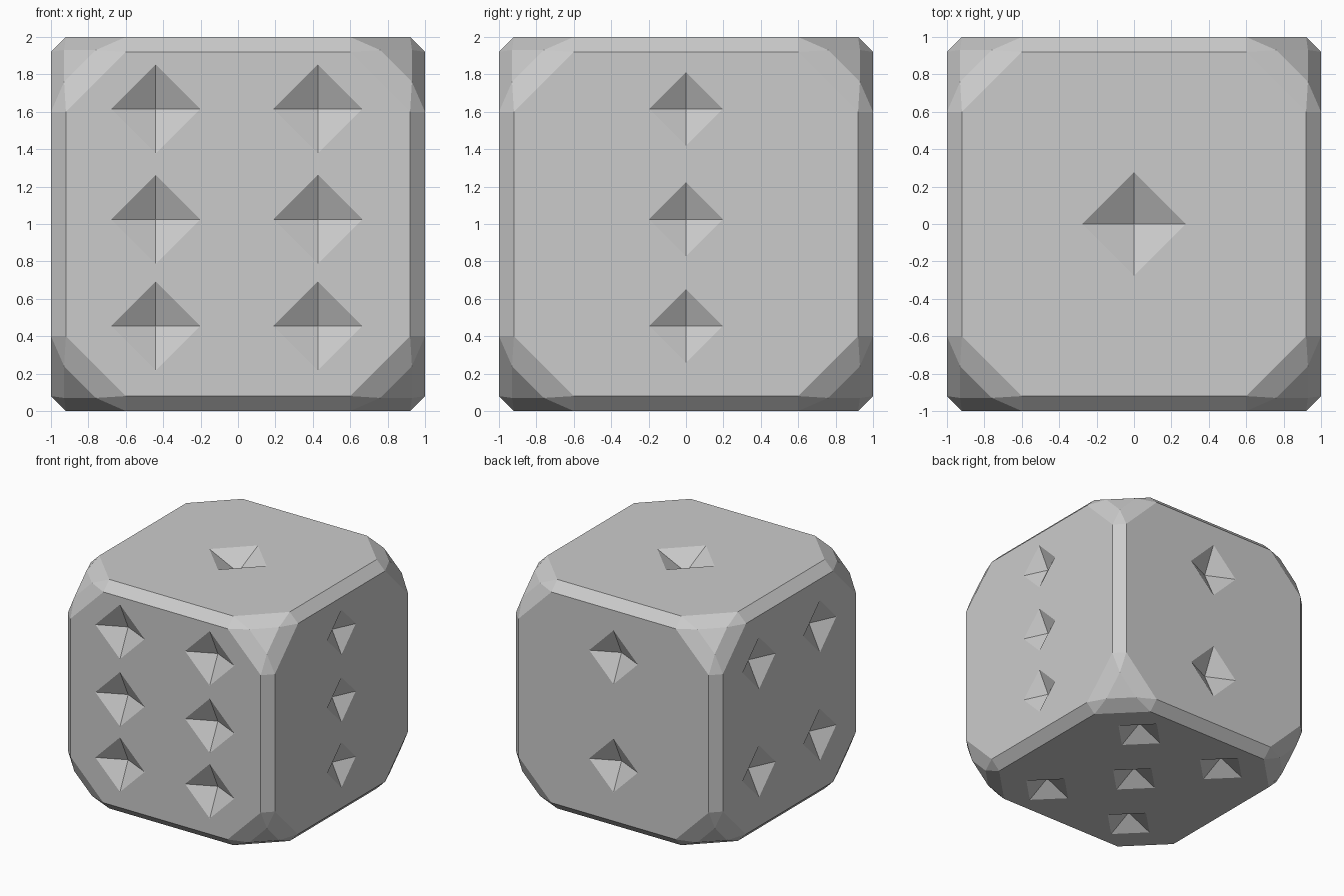
import bpy, bmesh
from itertools import permutations, product
from mathutils import Vector

if "Cube" in bpy.data.objects:
    bpy.data.objects.remove(bpy.data.objects["Cube"])

CENTRE = Vector((0, 0, 1))
DEPTH = 0.47          # pit depth relative to its half diagonal


def add_hull(bm, points):
    """Add a closed convex solid around the points."""
    verts = [bm.verts.new(p) for p in points]
    bmesh.ops.convex_hull(bm, input=verts)


def make_object(name, bm):
    bmesh.ops.recalc_face_normals(bm, faces=bm.faces)
    mesh = bpy.data.meshes.new(name)
    bm.to_mesh(mesh)
    bm.free()
    obj = bpy.data.objects.new(name, mesh)
    bpy.context.collection.objects.link(obj)
    return obj


# Body: cube with chamfered edges and faceted corners
corner = set(permutations((0.6, 0.92, 1.0))) | set(permutations((0.76, 0.93, 0.93)))
bm = bmesh.new()
add_hull(bm, [CENTRE + Vector((x * a, y * b, z * c))
              for x, y, z in corner for a, b, c in product((-1, 1), repeat=3)])
bmesh.ops.dissolve_limit(bm, angle_limit=0.01, verts=bm.verts, edges=bm.edges)
die = make_object("die_body", bm)

# Pits: face axis, side, half diagonal, centres in the two other axes
rows = (-0.545, 0.025, 0.615)
pits = [
    (1, -1, 0.238, [(x, z) for x in (-0.44, 0.427) for z in rows]),        # front six
    (1, 1, 0.235, [(0, -0.435), (0, 0.51)]),                               # back two
    (0, 1, 0.197, [(0, z) for z in rows]),                                 # right three
    (0, -1, 0.227, [(y, z) for y in (-0.42, 0.42) for z in (-0.44, 0.505)]),  # left four
    (2, 1, 0.276, [(0, 0)]),                                               # top one
    (2, -1, 0.22, [(0, 0)] + list(product((-0.43, 0.43), (-0.58, 0.58)))),  # bottom five
]
bm = bmesh.new()
for axis, side, r, spots in pits:
    for u, v in spots:
        c = [u, v]
        c.insert(axis, side)
        points = []
        for i in range(3):
            for s in (-1, 1):
                offset = Vector((0, 0, 0))
                offset[i] = s * r * (DEPTH if i == axis else 1)
                points.append(CENTRE + Vector(c) + offset)
        add_hull(bm, points)
cutter = make_object("pit_cutter", bm)
cutter.hide_render = True

# Carve the diamond pits into the body
cut = die.modifiers.new("pits", "BOOLEAN")
cut.operation = "DIFFERENCE"
cut.solver = "EXACT"
cut.object = cutter
bpy.context.view_layer.objects.active = die
bpy.ops.object.modifier_apply(modifier=cut.name)
bpy.data.objects.remove(cutter)
